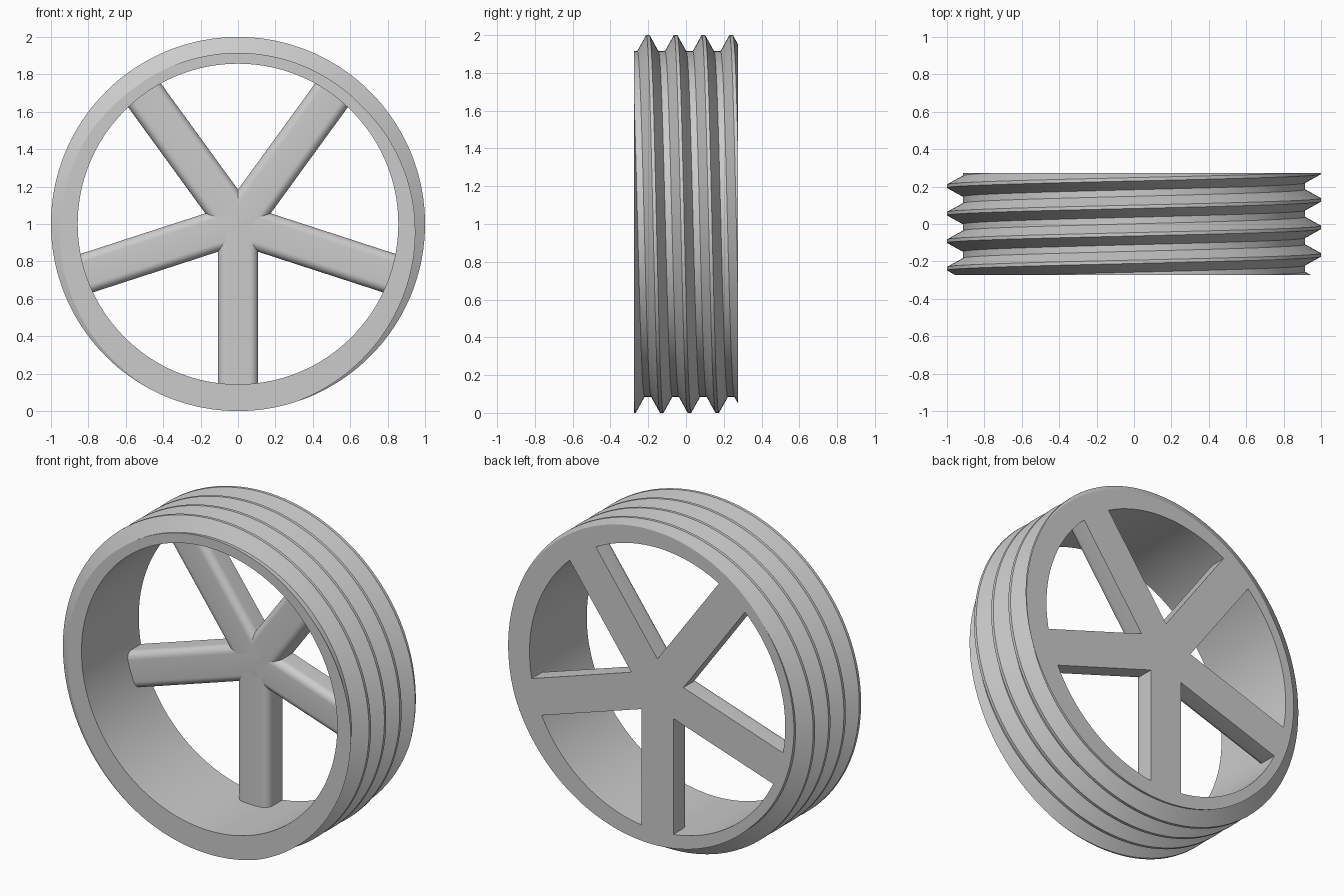
import bpy
import bmesh
from math import sin, cos, pi, tau, radians
from mathutils import Matrix

if "Cube" in bpy.data.objects:
    bpy.data.objects.remove(bpy.data.objects["Cube"])

HALF = 0.274        # half the rim width
INNER = 0.857       # inside radius of the rim
ROOT, CREST = 0.915, 1.0
PITCH = 0.147
START = -0.055      # y of one thread crest at the top of the wheel
SEGMENTS = 180

grey = bpy.data.materials.new("plain_grey")
grey.use_nodes = True
grey.diffuse_color = (0.6, 0.6, 0.6, 1)
grey.node_tree.nodes["Principled BSDF"].inputs["Base Color"].default_value = (0.6, 0.6, 0.6, 1)


def finish(bm, name, angle):
    bmesh.ops.recalc_face_normals(bm, faces=bm.faces)
    mesh = bpy.data.meshes.new(name)
    bm.to_mesh(mesh)
    bm.free()
    mesh.materials.append(grey)
    obj = bpy.data.objects.new(name, mesh)
    bpy.context.collection.objects.link(obj)
    bpy.ops.object.select_all(action="DESELECT")
    obj.select_set(True)
    bpy.context.view_layer.objects.active = obj
    bpy.ops.object.shade_smooth_by_angle(angle=radians(angle))
    return obj


# Thread profile: offset along one pitch and radius
THREAD = [(-0.009, CREST), (0.009, CREST), (0.056, ROOT), (0.091, ROOT)]
TURNS = range(-4, 5)


def thread_column(turn):
    """Thread points at one angle, trimmed to the rim width."""
    shift = START + PITCH * turn
    raw = [(shift + PITCH * k + y, r) for k in TURNS for y, r in THREAD]
    column = []
    for i, (y, r) in enumerate(raw):
        if abs(y) > HALF:
            edge = HALF if y > 0 else -HALF
            for (y0, r0), (y1, r1) in zip(raw, raw[1:]):
                if y0 <= edge <= y1:
                    r = r0 + (r1 - r0) * (edge - y0) / (y1 - y0)
            y = edge
        column.append((y, r))
    return [(-HALF, INNER)] + column + [(HALF, INNER)]


# Rim with a continuous helical thread
bm = bmesh.new()
columns = []
for s in range(SEGMENTS + 1):
    a = tau * s / SEGMENTS
    columns.append([bm.verts.new((r * sin(a), y, 1 + r * cos(a)))
                    for y, r in thread_column(s / SEGMENTS)])
# The last column meets the first one thread further along
last = columns.pop()
first = columns[0]
step = len(THREAD)
closing = [first[0]] + [first[min(i + step, len(first) - 2)]
                        for i in range(1, len(first) - 1)] + [first[-1]]
pairs = list(zip(columns, columns[1:])) + [(columns[-1], closing)]
for v in last:
    bm.verts.remove(v)
for a, b in pairs:
    n = len(a)
    for i in range(n):
        j = (i + 1) % n
        quad = list(dict.fromkeys((a[i], a[j], b[j], b[i])))
        if len(quad) > 2 and not bm.faces.get(quad):
            bm.faces.new(quad)
bmesh.ops.remove_doubles(bm, verts=bm.verts, dist=0.00002)
finish(bm, "threaded_rim", 20)

# Spoke section: flat back, rounded front corners
WIDTH, FRONT, ROUND = 0.108, 0.135, 0.045
section = [(-WIDTH, HALF)]
for side, begin in ((-1, pi), (1, 1.5 * pi)):
    for k in range(9):
        a = begin + k * pi / 16
        section.append((side * (WIDTH - ROUND) + ROUND * cos(a),
                        FRONT + ROUND + ROUND * sin(a)))
section.append((WIDTH, HALF))

# Five spokes meeting at the centre, the first pointing down
for n in range(5):
    bm = bmesh.new()
    face = bm.faces.new([bm.verts.new((x, y, 0)) for x, y in section])
    out = bmesh.ops.extrude_face_region(bm, geom=[face], use_keep_orig=True)
    tips = [v for v in out["geom"] if isinstance(v, bmesh.types.BMVert)]
    bmesh.ops.translate(bm, verts=tips, vec=(0, 0, -0.875))
    bm.transform(Matrix.Translation((0, 0, 1)) @ Matrix.Rotation(n * tau / 5, 4, "Y"))
    finish(bm, f"spoke_{n + 1}", 30)
